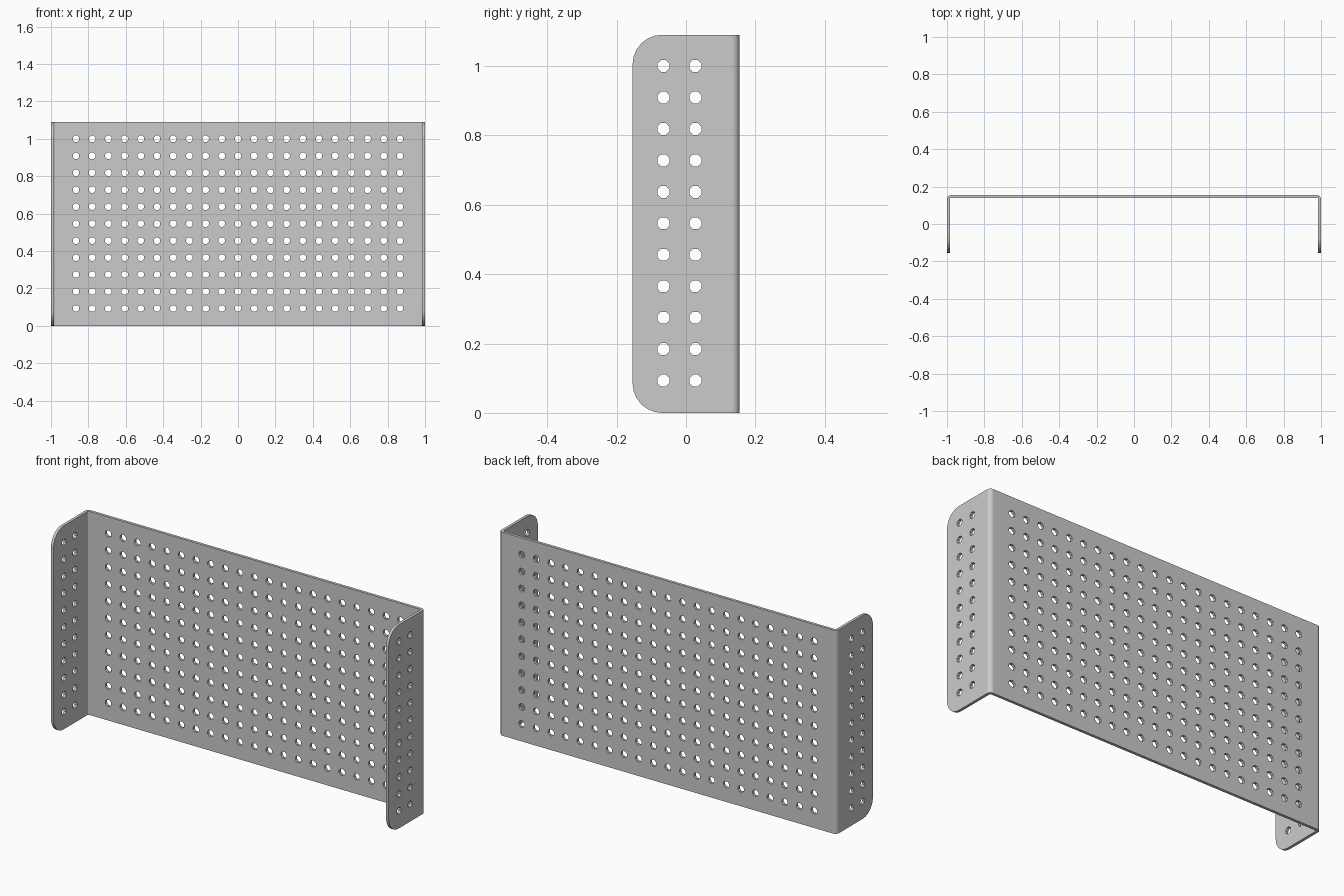
import bpy
from math import pi, sin, cos

if "Cube" in bpy.data.objects:
    bpy.data.objects.remove(bpy.data.objects["Cube"])

H, D, T = 1.09, 0.154, 0.015      # height, half depth, sheet thickness
RO = 0.021                        # outer bend radius
HOLE_R, CORNER_R = 0.0185, 0.085
ROWS = [0.093 + 0.0907 * i for i in range(11)]


def arc(cx, cy, r, a0, a1, n):
    return [(cx + r * cos(a0 + (a1 - a0) * i / n),
             cy + r * sin(a0 + (a1 - a0) * i / n)) for i in range(n + 1)]


def plate(name, outline, holes, thickness, loc, rot):
    """Filled flat outline with round holes, extruded to a thickness."""
    cu = bpy.data.curves.new(name + "_profile", 'CURVE')
    cu.dimensions = '2D'
    cu.fill_mode = 'BOTH'
    cu.extrude = thickness / 2
    loops = [outline] + [arc(x, y, HOLE_R, pi / 8, pi / 8 + 1.75 * pi, 7) for x, y in holes]
    for pts in loops:
        sp = cu.splines.new('POLY')
        sp.points.add(len(pts) - 1)
        for p, (x, y) in zip(sp.points, pts):
            p.co = (x, y, 0, 1)
        sp.use_cyclic_u = True
    ob = bpy.data.objects.new(name, cu)
    bpy.context.collection.objects.link(ob)
    ob.location, ob.rotation_euler = loc, rot
    bpy.ops.object.select_all(action='DESELECT')
    bpy.context.view_layer.objects.active = ob
    ob.select_set(True)
    bpy.ops.object.convert(target='MESH')
    ob = bpy.context.object
    ob.name = name
    bpy.ops.object.shade_smooth_by_angle(angle=0.5)
    return ob


# perforated back panel
w = 1 - RO
plate("back_panel", [(-w, 0), (w, 0), (w, H), (-w, H)],
      [(0.0866 * i, z) for i in range(-10, 11) for z in ROWS],
      T, (0, D - T / 2, 0), (pi / 2, 0, 0))

# side flanges with rounded front corners
side = ([(D - RO, 0), (D - RO, H)]
        + arc(-D + CORNER_R, H - CORNER_R, CORNER_R, pi / 2, pi, 6)
        + arc(-D + CORNER_R, CORNER_R, CORNER_R, pi, 1.5 * pi, 6))
side_holes = [(y, z) for y in (-0.065, 0.027) for z in ROWS]

# rounded folds joining panel and flanges
fold = arc(w, D - RO, RO, 0, pi / 2, 6) + arc(w, D - RO, RO - T, pi / 2, 0, 6)

for s, label in ((-1, "left"), (1, "right")):
    plate(label + "_flange", side, side_holes, T,
          (s * (1 - T / 2), 0, 0), (pi / 2, 0, pi / 2))
    plate(label + "_fold", [(s * x, y) for x, y in fold], [], H,
          (0, 0, H / 2), (0, 0, 0))
